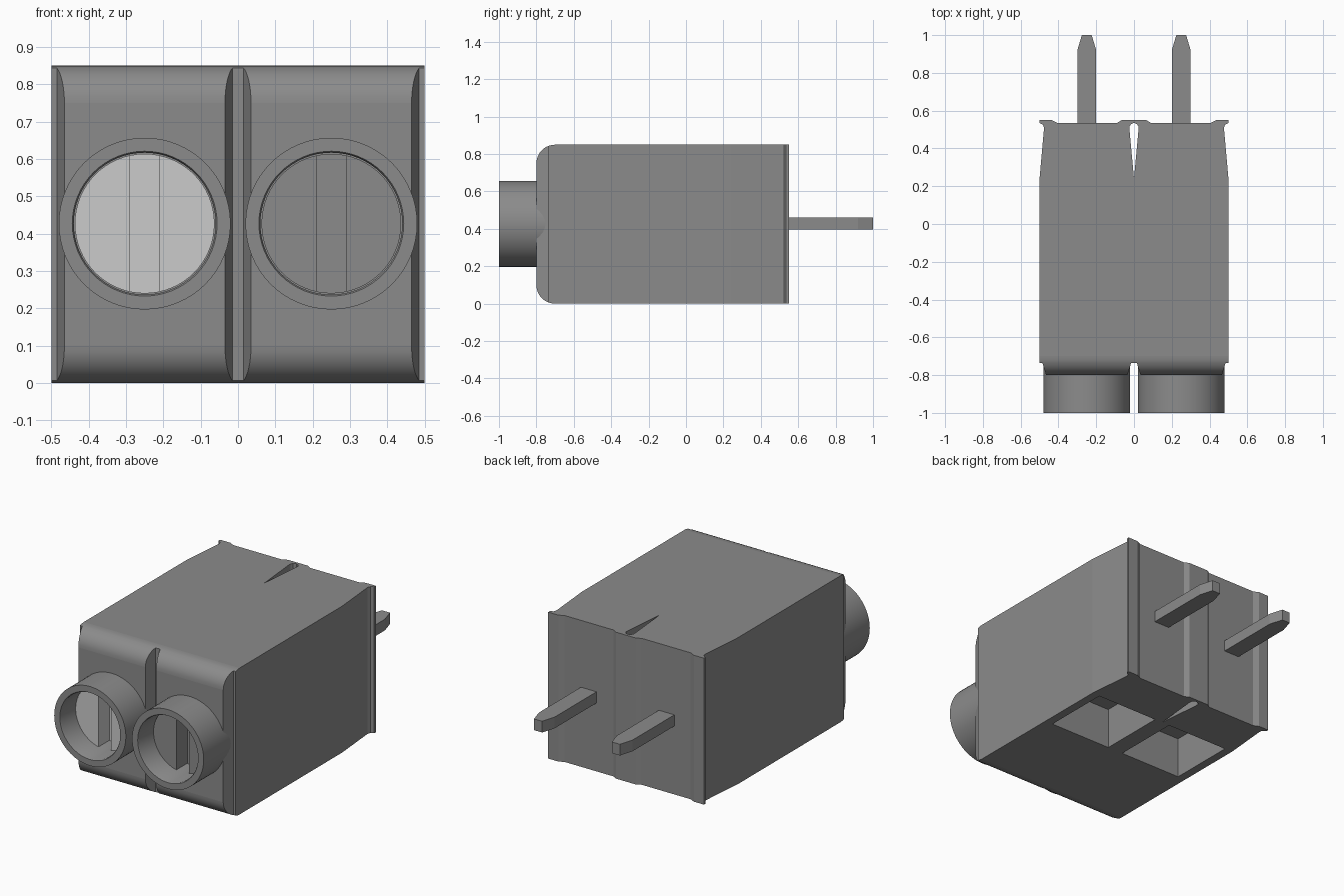
import bpy, bmesh, math
from mathutils import Vector, Matrix

cube = bpy.data.objects.get("Cube")
if cube:
    bpy.data.objects.remove(cube, do_unlink=True)


def material(name, v):
    m = bpy.data.materials.new(name)
    m.use_nodes = True
    m.diffuse_color = (v, v, v, 1)
    m.node_tree.nodes["Principled BSDF"].inputs["Base Color"].default_value = (v, v, v, 1)
    return m


GREY = material("housing grey", 0.26)
LIGHT = material("light metal", 0.60)
CZ = 0.427   # height of the tube and pin axis


def make(name, bm, mat=GREY):
    bmesh.ops.recalc_face_normals(bm, faces=bm.faces)
    me = bpy.data.meshes.new(name)
    bm.to_mesh(me)
    bm.free()
    me.materials.append(mat)
    ob = bpy.data.objects.new(name, me)
    bpy.context.collection.objects.link(ob)
    return ob


def prism(name, pts, start, depth, mat=GREY):
    """Extrude 3D outline points along a vector."""
    bm = bmesh.new()
    f = bm.faces.new([bm.verts.new(Vector(p) + Vector(start)) for p in pts])
    new = bmesh.ops.extrude_face_region(bm, geom=[f])["geom"]
    bmesh.ops.translate(bm, vec=depth, verts=[g for g in new if isinstance(g, bmesh.types.BMVert)])
    return make(name, bm, mat)


def box(name, lo, hi):
    pts = [(lo[0], lo[1], 0), (hi[0], lo[1], 0), (hi[0], hi[1], 0), (lo[0], hi[1], 0)]
    return prism(name, pts, (0, 0, lo[2]), (0, 0, hi[2] - lo[2]))


def lathe(name, profile, x, mat=GREY, closed=False):
    """Spin (radius, y) points about a horizontal axis running along y."""
    bm = bmesh.new()
    vs = [bm.verts.new((r, y, 0)) for r, y in profile]
    ed = [bm.edges.new(p) for p in zip(vs, vs[1:])]
    if closed:
        ed.append(bm.edges.new((vs[-1], vs[0])))
    bmesh.ops.spin(bm, geom=vs + ed, cent=(0, 0, 0), axis=(0, 1, 0),
                   angle=math.tau, steps=64)
    bmesh.ops.remove_doubles(bm, verts=bm.verts, dist=1e-5)
    bmesh.ops.translate(bm, vec=(x, 0, CZ), verts=bm.verts)
    return make(name, bm, mat)


def boolean(ob, cutter, op="DIFFERENCE"):
    cutter.hide_render = True
    m = ob.modifiers.new("cut", "BOOLEAN")
    m.operation, m.object, m.solver = op, cutter, "EXACT"
    bpy.context.view_layer.objects.active = ob
    bpy.ops.object.modifier_apply(modifier=m.name)
    bpy.data.objects.remove(cutter, do_unlink=True)


def smooth(ob):
    bpy.ops.object.select_all(action="DESELECT")
    ob.select_set(True)
    bpy.context.view_layer.objects.active = ob
    bpy.ops.object.shade_smooth_by_angle(angle=math.radians(30))


# Housing plan outline: front grooves, tapered sides, rear lips and ribs
half = [(0.015, -0.735), (0.035, -0.80), (0.465, -0.80), (0.485, -0.735), (0.5, -0.735),
        (0.5, 0.24), (0.476, 0.51), (0.482, 0.525), (0.5, 0.535), (0.5, 0.55),
        (0.435, 0.55), (0.405, 0.535), (0.09, 0.535), (0.065, 0.55)]
plan = [(x, y, 0) for x, y in half] + [(-x, y, 0) for x, y in reversed(half)]
housing = prism("housing", plan, (0, 0, 0), (0, 0, 0.85))

# Side profile rounds the top and bottom front edges
R, H = 0.10, 0.85
side = [(0, 0.7, 0), (0, 0.7, H)]
arc = [math.radians(a) for a in range(0, 91, 9)]
side += [(0, -0.7 - R * math.sin(a), H - R + R * math.cos(a)) for a in arc]
side += [(0, -0.7 - R * math.cos(a), R - R * math.sin(a)) for a in arc]
boolean(housing, prism("side_cutter", side, (-0.7, 0, 0), (1.4, 0, 0)), "INTERSECT")

# Tapered slit between the two halves
slit_half = [(0.024, 0.50), (0.024, 0.515), (0.016, 0.529)]
slit = [(0, 0.24, 0)] + [(x, y, 0) for x, y in slit_half] + [(0, 0.535, 0)]
slit += [(-x, y, 0) for x, y in reversed(slit_half)]
boolean(housing, prism("slit_cutter", slit, (0, 0, -0.1), (0, 0, 1.1)))

for s, label, metal in ((-1, "right", LIGHT), (1, "left", GREY)):
    cx = 0.25 * s
    # Bore for the tube and pit in the underside
    boolean(housing, lathe("bore_cutter", [(0, -0.95), (0.21, -0.95), (0.21, -0.7), (0, -0.7)], cx))
    boolean(housing, box("pit_cutter", (cx - 0.2, -0.16, -0.1), (cx + 0.2, 0.24, 0.24)))

    # Front tube
    smooth(lathe(label + "_tube", [(0.19, -0.70), (0.19, -0.993), (0.194, -1.0), (0.23, -1.0),
                                   (0.23, -0.70)], cx, closed=True))

    # Slotted screw inside the tube
    screw = lathe(label + "_screw", [(0, -0.865), (0.187, -0.865), (0.187, -0.705), (0, -0.705)],
                  cx, metal)
    boolean(screw, box("slot_cutter", (cx - 0.04, -0.95, 0.1), (cx + 0.04, -0.765, 0.8)))
    smooth(screw)

    # Rear contact pin with a tapered tip
    tip = [(-0.05, 0.52), (0.05, 0.52), (0.05, 0.92), (0.026, 1.0), (-0.026, 1.0), (-0.05, 0.92)]
    prism(label + "_pin", [(x, y, 0) for x, y in tip], (cx, 0, 0.397), (0, 0, 0.065))

# Smooth only the rounded front edges of the housing
for p in housing.data.polygons:
    n = p.normal
    p.use_smooth = abs(n.x) < 0.01 and n.y < -0.02 and abs(n.z) > 0.02 and p.center.y < -0.69
